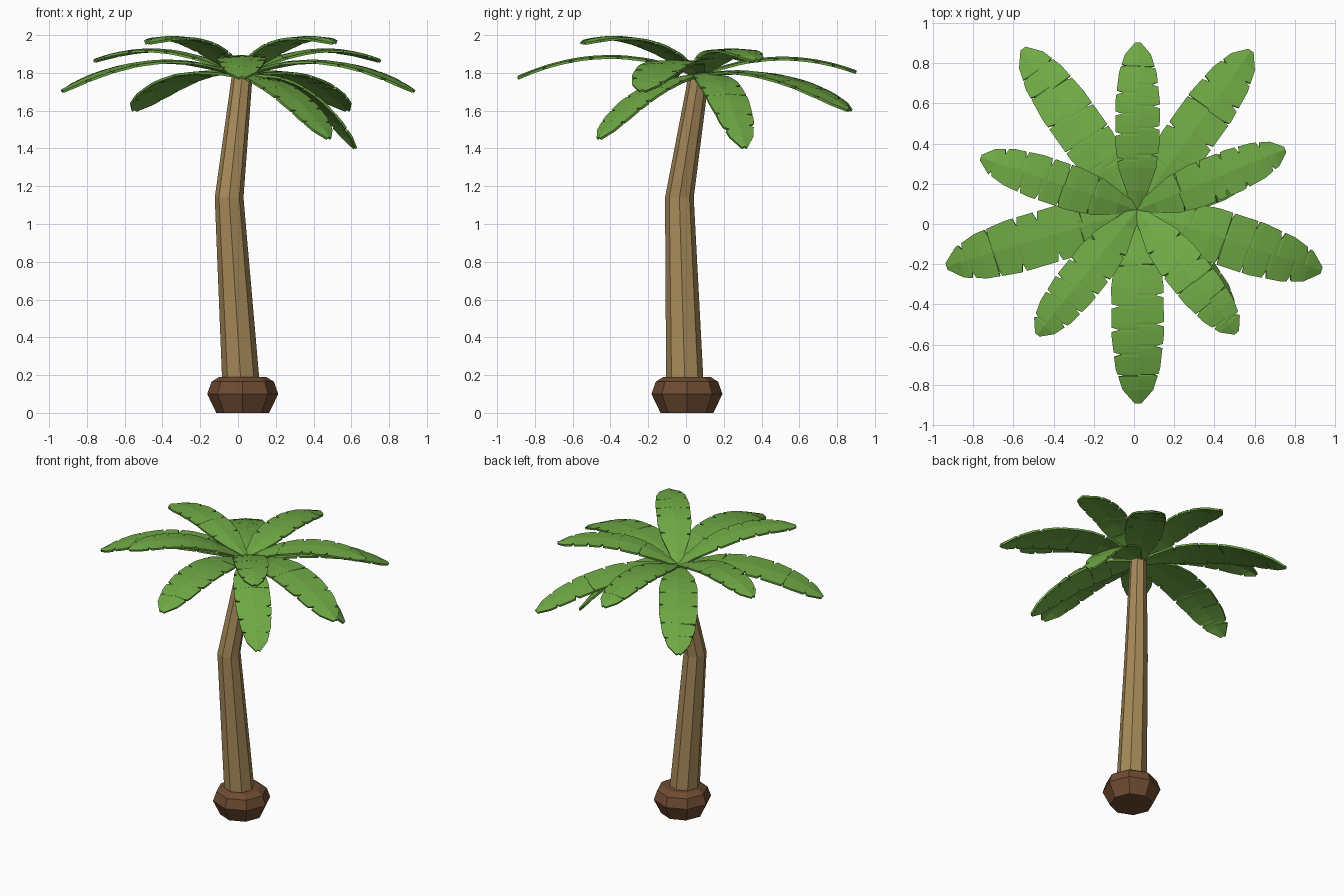
import bpy, math, random
from mathutils import Vector

if "Cube" in bpy.data.objects:
    bpy.data.objects.remove(bpy.data.objects["Cube"])

random.seed(4)


def material(name, rgb):
    m = bpy.data.materials.new(name)
    m.diffuse_color = (*rgb, 1)
    m.use_nodes = True
    m.node_tree.nodes["Principled BSDF"].inputs["Base Color"].default_value = m.diffuse_color
    return m


def make(name, verts, faces, mat):
    me = bpy.data.meshes.new(name)
    me.from_pydata(verts, [], faces)
    me.materials.append(mat)
    ob = bpy.data.objects.new(name, me)
    bpy.context.collection.objects.link(ob)
    return ob


def lofted(name, rings, mat, n=8):
    # rings: (x, y, z, radius), capped at both ends
    verts, faces = [], []
    for x, y, z, r in rings:
        for i in range(n):
            a = 2 * math.pi * i / n
            verts.append((x + r * math.cos(a), y + r * math.sin(a), z))
    for k in range(len(rings) - 1):
        for i in range(n):
            j = (i + 1) % n
            faces.append((k*n + i, k*n + j, (k+1)*n + j, (k+1)*n + i))
    faces.append(tuple(reversed(range(n))))
    faces.append(tuple(range((len(rings) - 1) * n, len(rings) * n)))
    return make(name, verts, faces, mat)


WIDTH = [(0, .22), (.12, .5), (.25, .85), (.4, 1), (.65, 1), (.82, .85), (.93, .58), (1, .12)]


def width_at(t):
    for (a, u), (b, v) in zip(WIDTH, WIDTH[1:]):
        if t <= b:
            return u + (v - u) * (t - a) / (b - a)
    return WIDTH[-1][1]


def frond(name, tip, mid_z, half, mat):
    # arched flat blade with torn notches along both edges
    base = Vector((0.015, 0.07, 1.78))
    tip = Vector(tip)
    run = Vector((tip.x - base.x, tip.y - base.y, 0))
    side = Vector((-run.y, run.x, 0)).normalized()

    def height(t):  # parabola through base, 60 % point and tip
        return (base.z * (t - .6) * (t - 1) / .6 - mid_z * t * (t - 1) / .24
                + tip.z * t * (t - .6) / .4)

    rows = {t: [1, 1] for t, _ in WIDTH}
    for s in (0, 1):
        for c in (.3, .47, .6, .73, .88):
            t = c + random.uniform(-.035, .035)
            rows[t - .012] = [1, 1]
            rows[t] = [.68 if k == s else 1 for k in (0, 1)]
            rows[t + .012] = [1, 1]
    verts, faces = [], []
    for t in sorted(rows):
        p = base + run * t
        p.z = height(t)
        w = half * width_at(t)
        l, r = rows[t]
        verts += [p + side * w * l, p + Vector((0, 0, .008)), p - side * w * r]
    for k in range(len(rows) - 1):
        a = 3 * k
        faces += [(a, a + 1, a + 4, a + 3), (a + 1, a + 2, a + 5, a + 4)]
    ob = make(name, verts, faces, mat)
    mod = ob.modifiers.new("thickness", "SOLIDIFY")
    mod.thickness = .013
    mod.offset = 0
    return ob


bark = material("bark", (.38, .25, .10))
root = material("root", (.155, .07, .032))
green = material("leaf", (.16, .40, .06))

# faceted root ball and bent trunk
lofted("root_ball", [(.025, .005, 0, .14), (.025, .005, .025, .152), (.025, .005, .1, .188),
                     (.025, .005, .165, .165), (.025, .005, .19, .125)], root)
lofted("trunk", [(.018, -.005, .12, .1), (-.047, -.035, 1.14, .076), (.022, .068, 1.785, .055)], bark)

# fronds: tip position, height at 60 % of the length, half width
FRONDS = [
    ("front", (.02, -.89, 1.77), 1.875, .13),
    ("back", (.02, .90, 1.80), 1.87, .11),
    ("right", (.93, -.23, 1.70), 1.84, .135),
    ("left", (-.93, -.21, 1.70), 1.84, .135),
    ("right_upper", (.75, .37, 1.86), 1.915, .11),
    ("left_upper", (-.76, .33, 1.86), 1.915, .11),
    ("front_right_high", (.51, -.54, 1.955), 1.975, .11),
    ("front_left_high", (-.48, -.55, 1.955), 1.975, .11),
    ("back_right_low", (.58, .86, 1.60), 1.755, .125),
    ("back_left_low", (-.55, .87, 1.60), 1.755, .125),
    ("front_right_droop", (.48, -.46, 1.45), 1.66, .115),
    ("back_right_droop", (.62, .31, 1.40), 1.67, .115),
]
for label, tip, mid, half in FRONDS:
    frond("frond_" + label, tip, mid, half, green)
